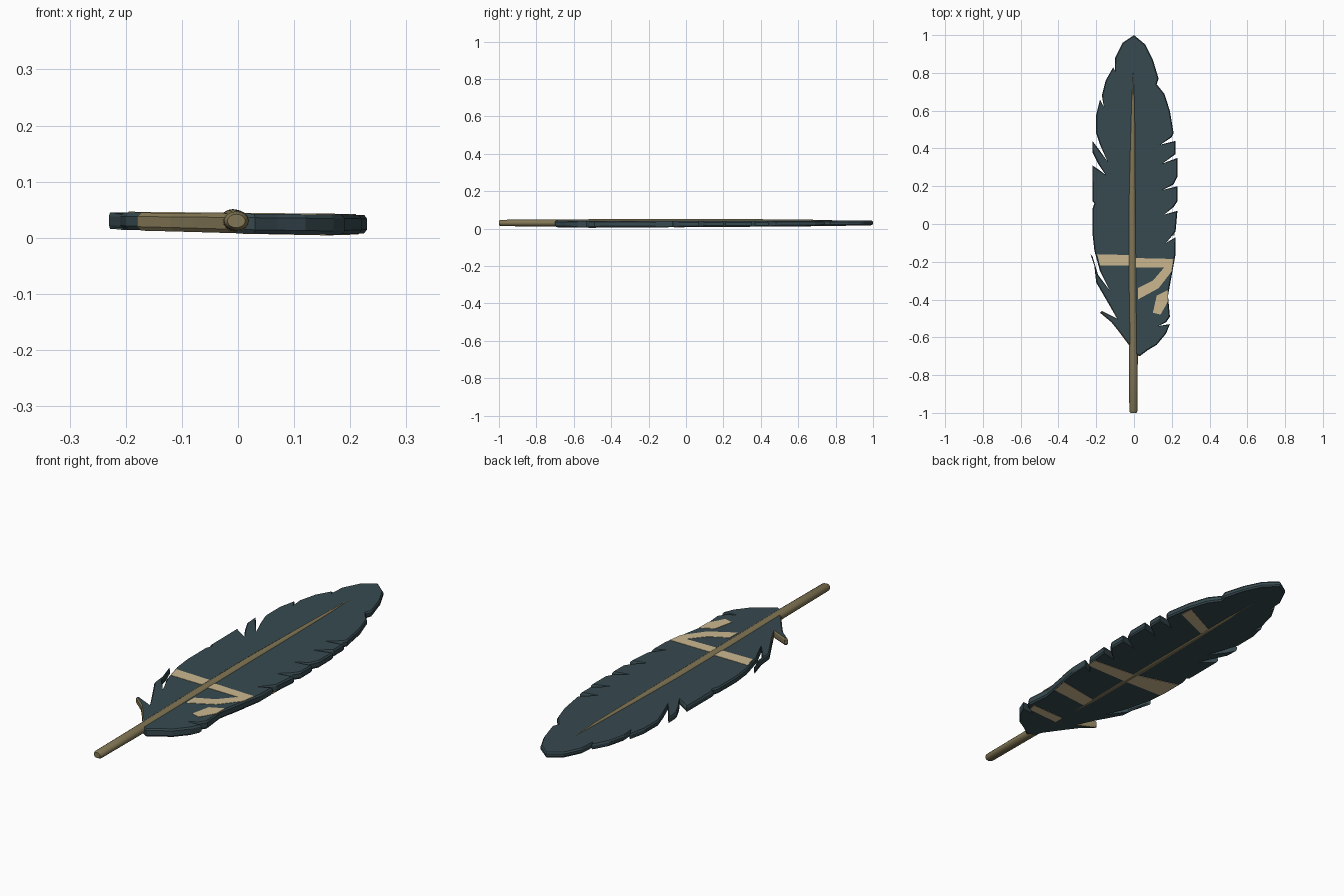
import bpy
import bmesh
import math
from mathutils import Vector

default_cube = bpy.data.objects.get("Cube")
if default_cube:
    bpy.data.objects.remove(default_cube, do_unlink=True)


def make_material(name, colour):
    material = bpy.data.materials.new(name)
    material.use_nodes = True
    rgba = (*colour, 1.0)
    material.diffuse_color = rgba
    material.node_tree.nodes["Principled BSDF"].inputs["Base Color"].default_value = rgba
    return material


slate = make_material("dark slate", (0.038, 0.068, 0.08))
cream = make_material("cream", (0.6, 0.48, 0.28))
horn = make_material("horn brown", (0.22, 0.18, 0.09))


def finish(bm, name, materials, smooth_angle=None):
    """Turn a bmesh into a named object."""
    bmesh.ops.recalc_face_normals(bm, faces=bm.faces)
    mesh = bpy.data.meshes.new(name)
    bm.to_mesh(mesh)
    bm.free()
    for material in materials:
        mesh.materials.append(material)
    obj = bpy.data.objects.new(name, mesh)
    bpy.context.collection.objects.link(obj)
    if smooth_angle:
        bpy.ops.object.select_all(action="DESELECT")
        obj.select_set(True)
        bpy.context.view_layer.objects.active = obj
        bpy.ops.object.shade_smooth_by_angle(angle=math.radians(smooth_angle))
    return obj


def loft(bm, rings):
    """Bridge closed rings of points and cap both ends."""
    loops = [[bm.verts.new(point) for point in ring] for ring in rings]
    for low, high in zip(loops, loops[1:]):
        for i in range(len(low)):
            j = (i + 1) % len(low)
            bm.faces.new((low[i], low[j], high[j], high[i]))
    bm.faces.new(loops[0])
    bm.faces.new(loops[-1])


# The two broad faces of the vane are gently tilted planes
def under(x, y):
    return 0.012 + 0.006 * y - 0.02 * x


def upper(x, y):
    return 0.043 - 0.01 * x


def inset(outline, width):
    """Move a clockwise outline inwards with limited mitres."""
    result = []
    for i, point in enumerate(outline):
        a = (point - outline[i - 1]).normalized()
        b = (outline[(i + 1) % len(outline)] - point).normalized()
        n = Vector((a.y, -a.x))
        m = Vector((b.y, -b.x))
        result.append(point + (n + m) * width / max(1 + n.dot(m), 0.6))
    return result


# Vane outline in hundredths: left half from tip down, then other half upward
left_edge = [
    (0, 100), (6, 95), (10, 87), (13, 77), (12, 74), (16, 69), (19, 60),
    (21, 48), (20, 46), (14, 42), (22, 44), (22, 37), (15, 32), (23, 35),
    (23, 25), (21, 21), (15, 18), (23, 20), (23, 12), (21, 9), (16, 5),
    (23, 7), (22, -4), (17, -10), (22, -7), (22, -16), (20, -27), (18, -38),
    (19, -49), (17, -52), (13, -54), (19, -53), (17, -58), (12, -64),
    (7, -67), (3, -70)]
right_edge = [
    (-1, -68), (-2, -65), (-8, -57), (-12, -52), (-18, -47), (-17, -46),
    (-9, -50), (-13, -43), (-20, -31), (-21, -22), (-23, -16), (-22, -17),
    (-19, -27), (-13, -35), (-18, -25), (-21, -14), (-22, -5), (-22, 8),
    (-21, 11), (-22, 12), (-22, 31), (-19, 29), (-15, 26), (-19, 32),
    (-22, 38), (-22, 44), (-19, 40), (-14, 33), (-18, 42), (-20, 48),
    (-20, 58), (-18, 66), (-16, 62), (-17, 68), (-15, 76), (-11, 83),
    (-10, 81), (-10, 88), (-6, 96)]
outline = [Vector(p) / 100 for p in left_edge + right_edge]
inner = inset(outline, 0.005)
round_off = 0.007

bm = bmesh.new()
loft(bm, [
    [(p.x, p.y, under(*p)) for p in inner],
    [(p.x, p.y, under(*p) + round_off) for p in outline],
    [(p.x, p.y, upper(*p) - round_off) for p in outline],
    [(p.x, p.y, upper(*p)) for p in inner]])
bm.normal_update()
# The cut edge of the lowest barb shows the horn colour
for face in bm.faces:
    centre = face.calc_center_median()
    if len(face.verts) == 4 and centre.x < 0 and centre.y < -0.46:
        face.material_index = 1
finish(bm, "vane", [slate, horn])


# Painted bands: thin plates lying on either face of the vane
def band(name, surface, points):
    bm = bmesh.new()
    points = [Vector(p) / 100 for p in points]
    loft(bm, [[(p.x, p.y, surface(*p) + lift) for p in points]
              for lift in (-0.0015, 0.0015)])
    finish(bm, name, [cream])


band("upper_band_right", upper, [(-19.5, -16), (0, -16.5), (0, -22), (-18, -22)])
band("upper_band_left", upper, [
    (0, -18), (21, -18.5), (20, -25), (13, -34), (2, -40), (2, -34),
    (10, -30), (16, -23), (0, -23)])
band("upper_band_small", upper, [(12, -38), (18, -35), (18, -41), (14, -48), (10, -47)])
band("under_band_tip", under, [(0, 46), (18, 54), (17.5, 60), (0, 51)])
band("under_band_middle_left", under, [(0, -7), (21.5, -6), (21.5, -1), (0, 0)])
band("under_band_middle_right", under, [(0, -7), (0, 0), (-21, 5), (-21, -7)])
band("under_band_lower", under, [(0, -34.5), (18.5, -32), (20, -24), (0, -28)])
band("under_band_base", under, [(0, -53.5), (16, -52), (17, -48), (0, -49)])

# Quill: oval tube, stations are (y, centre x, half width, half height)
stations = [
    (-1.0, -0.003, 0.016, 0.012), (-0.99, -0.003, 0.022, 0.017),
    (-0.7, -0.003, 0.023, 0.019), (-0.3, -0.008, 0.024, 0.021),
    (0.1, -0.01, 0.022, 0.021), (0.4, -0.007, 0.017, 0.02),
    (0.65, -0.005, 0.011, 0.018), (0.8, -0.005, 0.003, 0.014)]
sides = 16
bm = bmesh.new()
loft(bm, [
    [(cx + w * math.cos(t), y, 0.03 + h * math.sin(t))
     for t in (math.tau * k / sides for k in range(sides))]
    for y, cx, w, h in stations])
finish(bm, "quill", [horn], smooth_angle=40)
